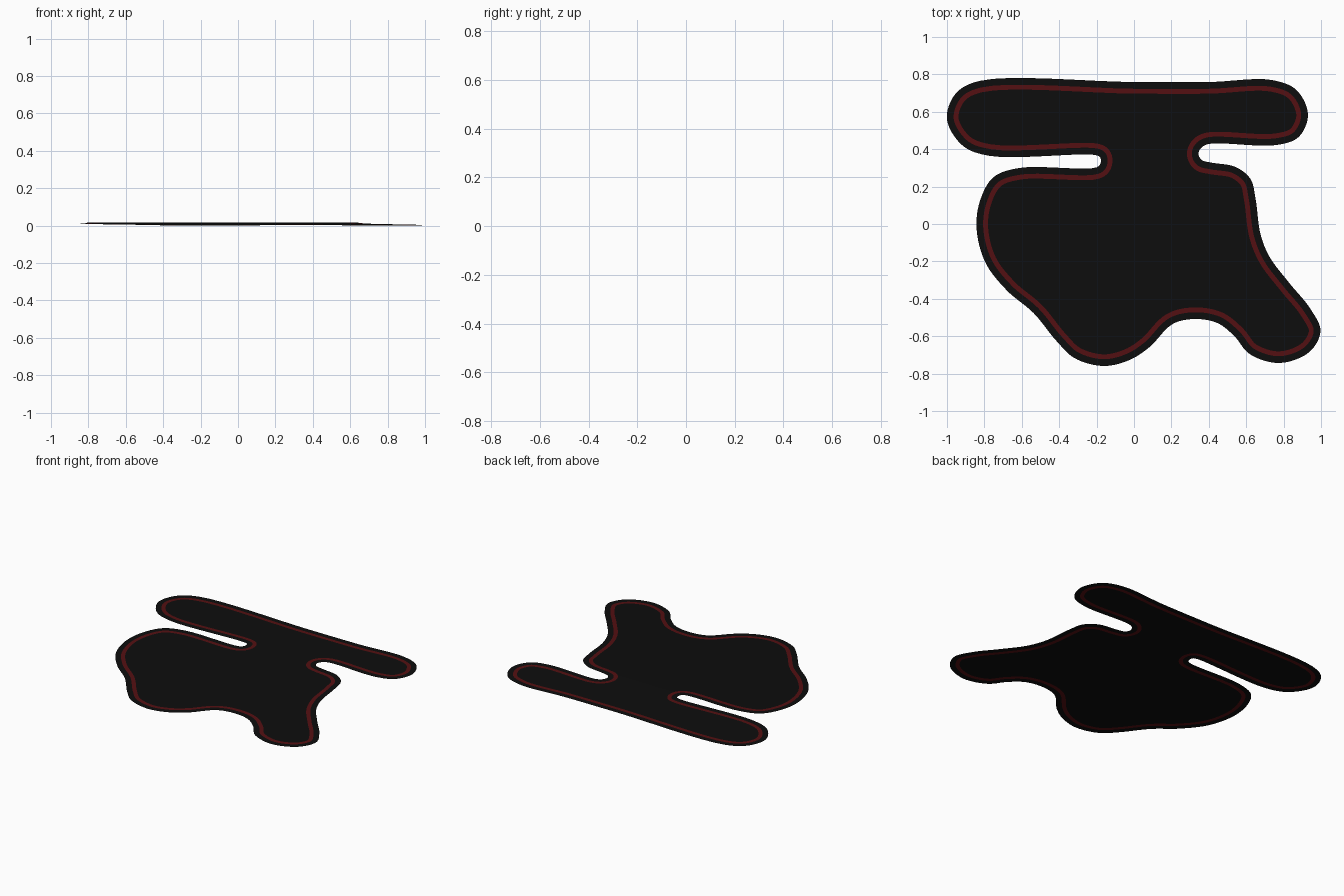
import bpy, bmesh
from mathutils import Vector

if "Cube" in bpy.data.objects:
    bpy.data.objects.remove(bpy.data.objects["Cube"])

# Outline control points, clockwise from the top left
OUTLINE = [
    (-.826, .765), (0, .759), (.40, .759), (.735, .77), (.87, .715), (.93, .583),
    (.88, .465), (.76, .422), (.40, .428), (.358, .406), (.345, .374), (.362, .342),
    (.415, .328), (.543, .305), (.623, .24), (.65, .134), (.676, -.053), (.725, -.176),
    (.83, -.315), (.944, -.455), (.997, -.572), (.938, -.684), (.778, -.743),
    (.618, -.695), (.537, -.6), (.447, -.53), (.324, -.508), (.206, -.535),
    (.083, -.658), (-.024, -.727), (-.163, -.759), (-.318, -.717), (-.414, -.626),
    (-.537, -.476), (-.68, -.355), (-.795, -.205), (-.842, -.02), (-.82, .134),
    (-.75, .251), (-.61, .30), (-.2, .303), (-.179, .325), (-.182, .358),
    (-.216, .37), (-.77, .364), (-.917, .42), (-1, .56), (-.955, .695)]


def smooth_loop(points, steps=8):
    """Closed centripetal Catmull-Rom curve."""
    p = [Vector(q) for q in points]
    n, out = len(p), []
    for i in range(n):
        a, b, c, d = (p[(i + k) % n] for k in (-1, 0, 1, 2))
        t1 = (b - a).length ** .5
        t2 = t1 + (c - b).length ** .5
        t3 = t2 + (d - c).length ** .5
        for s in range(steps):
            t = t1 + (t2 - t1) * s / steps
            a1 = a.lerp(b, t / t1)
            a2 = b.lerp(c, (t - t1) / (t2 - t1))
            a3 = c.lerp(d, (t - t2) / (t3 - t2))
            b1 = a1.lerp(a2, t / t2)
            b2 = a2.lerp(a3, (t - t1) / (t3 - t1))
            out.append(b1.lerp(b2, (t - t1) / (t2 - t1)))
    return out


def inset(loop, dist):
    """Move a clockwise loop inwards along its normals."""
    n, out = len(loop), []
    for i, q in enumerate(loop):
        t = (loop[(i + 1) % n] - loop[i - 1]).normalized()
        out.append(q + Vector((t.y, -t.x)) * dist)
    return out


def height(y):
    """Gentle rise from the front, level at the back."""
    return .018 * max(0, min(1, (y + .76) / 1.06))


def material(name, color):
    m = bpy.data.materials.new(name)
    m.diffuse_color = (*color, 1)
    m.use_nodes = True
    m.node_tree.nodes["Principled BSDF"].inputs["Base Color"].default_value = m.diffuse_color
    return m


def sheet(name, bm, mat):
    for f in bm.faces:
        f.normal_update()
        if f.normal.z < 0:
            f.normal_flip()
        f.smooth = True
    for v in bm.verts:
        v.co.z = height(v.co.y)
    mesh = bpy.data.meshes.new(name)
    bm.to_mesh(mesh)
    bm.free()
    mesh.materials.append(mat)
    bpy.context.collection.objects.link(bpy.data.objects.new(name, mesh))


def band(name, outer, inner, mat):
    bm = bmesh.new()
    a = [bm.verts.new((*q, 0)) for q in outer]
    b = [bm.verts.new((*q, 0)) for q in inner]
    for i in range(len(a)):
        bm.faces.new((a[i - 1], a[i], b[i], b[i - 1]))
    sheet(name, bm, mat)


black = material("black", (.004, .004, .004))
red = material("dark_red", (.09, .005, .006))
edge = smooth_loop(OUTLINE)
red_outer, red_inner = inset(edge, .036), inset(edge, .062)

# Black rim and the red line inside it
band("outer_border", edge, red_outer, black)
band("red_trim", red_outer, red_inner, red)

# Black centre, cut across so it follows the slope
bm = bmesh.new()
bm.faces.new([bm.verts.new((*q, 0)) for q in red_inner])
bmesh.ops.triangulate(bm, faces=bm.faces[:])
for y in (-.5, -.25, 0, .3, .5):
    bmesh.ops.bisect_plane(bm, geom=bm.verts[:] + bm.edges[:] + bm.faces[:],
                           plane_co=(0, y, 0), plane_no=(0, 1, 0))
sheet("centre_panel", bm, black)
